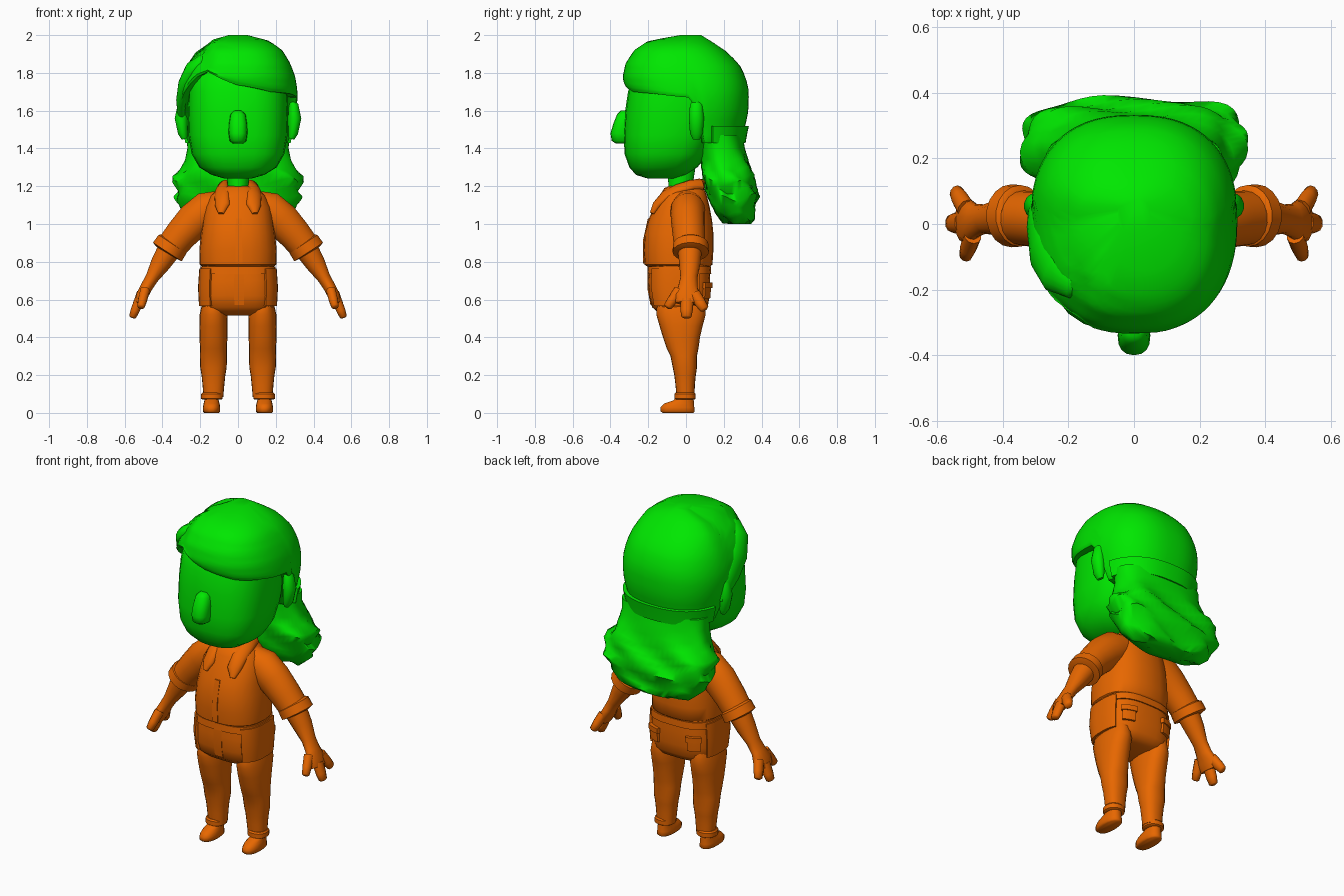
import bpy, bmesh, math
from mathutils import Vector


def material(name, rgb):
    m = bpy.data.materials.new(name)
    m.diffuse_color = (*rgb, 1)
    return m


GREEN = material("green", (0.0, 0.8, 0.0))
ORANGE = material("orange", (0.8, 0.135, 0.0))


def make(name, grid, mat, closed=True, caps=True, angle=40):
    """Skin a grid of point rows into a smooth-shaded object."""
    bm = bmesh.new()
    rows = [[bm.verts.new(p) for p in row] for row in grid]
    n = len(rows[0])
    for a, b in zip(rows, rows[1:]):
        for i in range(n if closed else n - 1):
            j = (i + 1) % n
            bm.faces.new((a[i], a[j], b[j], b[i]))
    if caps:
        bm.faces.new(rows[0])
        bm.faces.new(rows[-1])
    bmesh.ops.recalc_face_normals(bm, faces=bm.faces)
    me = bpy.data.meshes.new(name)
    bm.to_mesh(me)
    bm.free()
    me.materials.append(mat)
    me.polygons.foreach_set("use_smooth", [True] * len(me.polygons))
    me.set_sharp_from_angle(angle=math.radians(angle))
    ob = bpy.data.objects.new(name, me)
    bpy.context.collection.objects.link(ob)
    return ob


def ring_point(deg, cx, rx, yf, yb, n=2.4, grow=0):
    """Point on a rounded-square ring spanning yf..yb."""
    c, s = math.cos(math.radians(deg)), math.sin(math.radians(deg))
    f = lambda v: math.copysign(abs(v) ** (2 / n), v)
    return cx + (rx + grow) * f(c), (yf + yb) / 2 + ((yb - yf) / 2 + grow) * f(s)


def lerp_table(table, k):
    """Linear lookup in rows whose first entry is the key."""
    for a, b in zip(table, table[1:]):
        if k <= b[0]:
            t = max(0, (k - a[0]) / (b[0] - a[0]))
            return [u + (v - u) * t for u, v in zip(a[1:], b[1:])]
    return list(table[-1][1:])


def loft(name, table, mat, cx=0, n=2.4, segs=24, angle=40):
    grid = [[(*ring_point(360 * i / segs, cx, rx, yf, yb, n), z) for i in range(segs)]
            for z, rx, yf, yb in table]
    return make(name, grid, mat, angle=angle)


def tube(name, path, mat, ref=(0, 1, 0), sx=1, segs=14, angle=40):
    """Sweep ellipses along a path of (x, y, z, radius along ref, other radius)."""
    pts = [Vector(p[:3]) for p in path]
    grid = []
    for i, p in enumerate(path):
        t = (pts[min(i + 1, len(pts) - 1)] - pts[max(i - 1, 0)]).normalized()
        u = Vector(ref)
        u = (u - t * u.dot(t)).normalized()
        v = t.cross(u)
        row = []
        for k in range(segs):
            a = 2 * math.pi * k / segs
            q = pts[i] + u * p[3] * math.cos(a) + v * p[4] * math.sin(a)
            row.append((q.x * sx, q.y, q.z))
        grid.append(row)
    return make(name, grid, mat, angle=angle)


def patch(name, table, a0, a1, z0, z1, off, mat, n=2.4, steps=12):
    """Raised plate that follows a lofted surface, with returned rims."""
    zs = [(z0, -0.01), (z0, off), ((z0 + z1) / 2, off), (z1, off), (z1, -0.01)]
    grid = []
    for z, g in zs:
        r = lerp_table(table, z)
        row = []
        for i in range(-1, steps + 2):
            k = min(max(i, 0), steps)
            grow = -0.01 if i in (-1, steps + 1) else g
            row.append((*ring_point(a0 + (a1 - a0) * k / steps, 0, *r, n, grow), z))
        grid.append(row)
    return make(name, grid, mat, closed=False, caps=False, angle=35)


# Head, neck and nose
loft("head", [(1.24, .07, -.2, -.06), (1.26, .14, -.265, 0), (1.3, .205, -.3, .06),
              (1.37, .245, -.325, .12), (1.47, .262, -.33, .16), (1.6, .266, -.322, .2),
              (1.7, .262, -.307, .2), (1.78, .25, -.28, .18), (1.85, .2, -.22, .12)],
     GREEN, n=2.6, angle=60)
loft("neck", [(1.07, .055, -.1, .03), (1.17, .052, -.09, .03), (1.3, .065, -.1, .05)], GREEN, n=2)
loft("nose", [(1.425, .026, -.37, -.28), (1.44, .044, -.393, -.28), (1.48, .05, -.4, -.28),
              (1.53, .048, -.385, -.28), (1.58, .04, -.365, -.28), (1.6, .02, -.345, -.28)],
     GREEN, segs=16, angle=60)

# Hair cap: lower edge follows a swept fringe with a side parting
HAIR = [(1.40, .265, -.2, .29), (1.5, .285, -.25, .308), (1.58, .305, -.28, .328),
        (1.66, .316, -.305, .333), (1.72, .313, -.325, .33), (1.78, .303, -.335, .315),
        (1.85, .277, -.32, .28), (1.92, .235, -.275, .205), (1.97, .165, -.2, .13), (2.0, .05, -.03, .08)]
EDGE = [(0, 1.67), (4, 1.65), (9, 1.43), (171, 1.43), (176, 1.58), (185, 1.64), (205, 1.73),
        (225, 1.81), (238, 1.83), (248, 1.79), (270, 1.735), (300, 1.7), (330, 1.69), (360, 1.67)]
grid, segs, rows = [], 72, 14
for r in range(-2, rows + 1):
    row = []
    for i in range(segs):
        deg = 360 * i / segs
        low = lerp_table(EDGE, deg)[0]
        z = low + (2.0 - low) * max(r, 0) / rows
        x, y = ring_point(deg, 0, *lerp_table(HAIR, z), 2.4, (-.09, -.006)[r + 2] if r < 0 else 0)
        if r == 0:
            z += .012
        if x < -.13 and y < .1:          # lower hair beside the parting
            z -= .03 * min(1, (-.13 - x) / .05) * min(1, (.1 - y) / .1)
        row.append((x, y, z))
    grid.append(row)
make("hair_cap", grid, GREEN, angle=50)

# Side lock that falls from the parting to the ear
tube("side_lock", [(-.155, -.185, 1.88, .02, .015), (-.18, -.18, 1.867, .05, .035),
                   (-.235, -.145, 1.82, .07, .045), (-.275, -.08, 1.745, .08, .04),
                   (-.295, 0, 1.66, .07, .032), (-.298, .06, 1.58, .04, .022),
                   (-.295, .08, 1.53, .02, .01)], GREEN, segs=18, angle=70)

# Gathered hair at the back, with rolled lumps towards the ends
TAIL = [(1.0, .17, .24, .345), (1.02, .24, .18, .362), (1.06, .295, .15, .365), (1.1, .312, .13, .368),
        (1.14, .345, .115, .39), (1.18, .325, .1, .378), (1.22, .35, .088, .368), (1.25, .345, .085, .362),
        (1.29, .305, .08, .345), (1.34, .285, .078, .33), (1.4, .268, .072, .312), (1.47, .272, .072, .3)]
grid = []
for k, (z, rx, yf, yb) in enumerate(TAIL):
    row = []
    for i in range(60):
        a = math.radians(6 * i - 90)
        lump = min(1, max(0, (1.38 - z) / .12)) * (.011 * math.cos(6 * a + 1.3 * k) - .008 * math.cos(4 * a))
        x, y = ring_point(6 * i, 0, rx, yf, yb, 2.4, lump)
        row.append((x, y, max(1.0, z + lump * 1.2)))
    grid.append(row)
make("back_hair", grid, GREEN, angle=60)
patch("hair_band", HAIR, 18, 162, 1.43, 1.52, .02, GREEN, steps=24)

# Shirt
SHIRT = [(.772, .185, -.2, .125), (.785, .203, -.22, .14), (.86, .205, -.226, .145),
         (.95, .196, -.22, .145), (1.02, .186, -.2, .138), (1.09, .175, -.17, .125),
         (1.15, .145, -.14, .11), (1.19, .1, -.115, .095), (1.2, .06, -.09, .07)]
loft("shirt", SHIRT, ORANGE, angle=50)
patch("shirt_placket", SHIRT, 268, 274, .79, 1.03, .006, ORANGE, steps=2)

# Trousers, waistband
HIPS = [(.515, .11, -.1, .06), (.53, .165, -.145, .095), (.56, .193, -.18, .115), (.62, .2, -.197, .125),
        (.7, .198, -.2, .128), (.785, .19, -.195, .125)]
loft("trouser_seat", HIPS, ORANGE, n=2.9, segs=36, angle=60)
patch("waistband", HIPS, 0, 360, .735, .775, .007, ORANGE, n=2.9, steps=36)
patch("fly", HIPS, 268, 274, .57, .735, .005, ORANGE, n=2.9, steps=2)

LEG = [(.085, .052, -.05, .045), (.15, .058, -.056, .047), (.2, .063, -.062, .052), (.24, .07, -.07, .058),
       (.3, .072, -.082, .058), (.34, .071, -.102, .066), (.4, .074, -.122, .074), (.46, .075, -.14, .088),
       (.52, .073, -.157, .104), (.57, .062, -.155, .1), (.63, .045, -.12, .08)]
for s, side in ((1, "left"), (-1, "right")):
    # Legs, cuffs, pockets
    loft(side + "_leg", LEG, ORANGE, cx=s * .13, n=2.3, segs=20, angle=60)
    loft(side + "_trouser_cuff", [(.07, .05, -.055, .045), (.075, .057, -.062, .052),
                                  (.1, .057, -.062, .052), (.108, .05, -.055, .045)],
         ORANGE, cx=s * .138, n=2.2, segs=18)
    mid = 0 if s > 0 else 180
    patch(side + "_side_pocket", HIPS, mid - s * 52, mid + s * 30, .565, .765, .013, ORANGE, n=2.9)
    b = 90 - s * 32
    patch(side + "_back_pocket", HIPS, b - 13, b + 13, .605, .68, .012, ORANGE, n=2.9, steps=4)
    patch(side + "_pocket_flap", HIPS, b - 15, b + 15, .66, .69, .018, ORANGE, n=2.9, steps=4)

    # Shoes
    loft(side + "_shoe", [(0, .038, -.125, .04), (.008, .046, -.135, .047), (.03, .046, -.135, .045),
                          (.05, .042, -.115, .043), (.065, .038, -.07, .042), (.09, .036, -.045, .038)],
         ORANGE, cx=s * .14, n=2.3, segs=18, angle=50)

    # Ears
    tube(side + "_ear", [(.283, .055, 1.45, .02, .015), (.292, .055, 1.48, .034, .026),
                         (.3, .055, 1.56, .04, .036), (.294, .055, 1.63, .034, .026),
                         (.283, .055, 1.66, .018, .014)], GREEN, sx=s, angle=60)

    # Sleeve, rolled cuff, forearm
    tube(side + "_sleeve", [(.09, .01, 1.1, .08, .08), (.16, .01, 1.075, .092, .1),
                            (.23, .01, 1.02, .09, .098), (.3, .015, .945, .086, .088),
                            (.365, .02, .865, .082, .08)], ORANGE, sx=s, segs=18, angle=50)
    tube(side + "_sleeve_cuff", [(.342, .025, .9, .078, .078), (.347, .025, .893, .094, .09),
                                 (.374, .025, .852, .096, .092), (.377, .025, .847, .068, .068)],
         ORANGE, sx=s, segs=18)
    tube(side + "_forearm", [(.36, .02, .87, .065, .065), (.41, .02, .79, .056, .054),
                             (.455, .015, .715, .045, .036), (.485, .01, .665, .052, .033),
                             (.508, .008, .62, .074, .032), (.525, .006, .58, .06, .024)],
         ORANGE, sx=s, angle=60)
    # Splayed thumb and fingers
    for tip, root, w in (((.515, -.1, .557), (.492, -.035, .65), .03),
                         ((.56, .002, .503), (.522, .005, .6), .036),
                         ((.545, .1, .545), (.512, .045, .63), .033)):
        a, c = Vector(root), Vector(tip)
        tube(side + "_finger", [(*a, w, .027), (*a.lerp(c, .6), w * .9, .025),
                                (*a.lerp(c, .94), w * .75, .02), (*c, w * .45, .012)],
             ORANGE, sx=s, segs=10, angle=60)

    # Collar folded over into a lapel
    tube(side + "_collar", [(0, .085, 1.205, .032, .016), (.05, .078, 1.21, .033, .017),
                            (.08, .03, 1.208, .035, .019), (.087, -.045, 1.185, .038, .02),
                            (.085, -.11, 1.15, .042, .022), (.083, -.155, 1.1, .04, .022),
                            (.09, -.178, 1.055, .014, .014)],
         ORANGE, ref=(.8, -.2, -.6), sx=s, angle=50)
